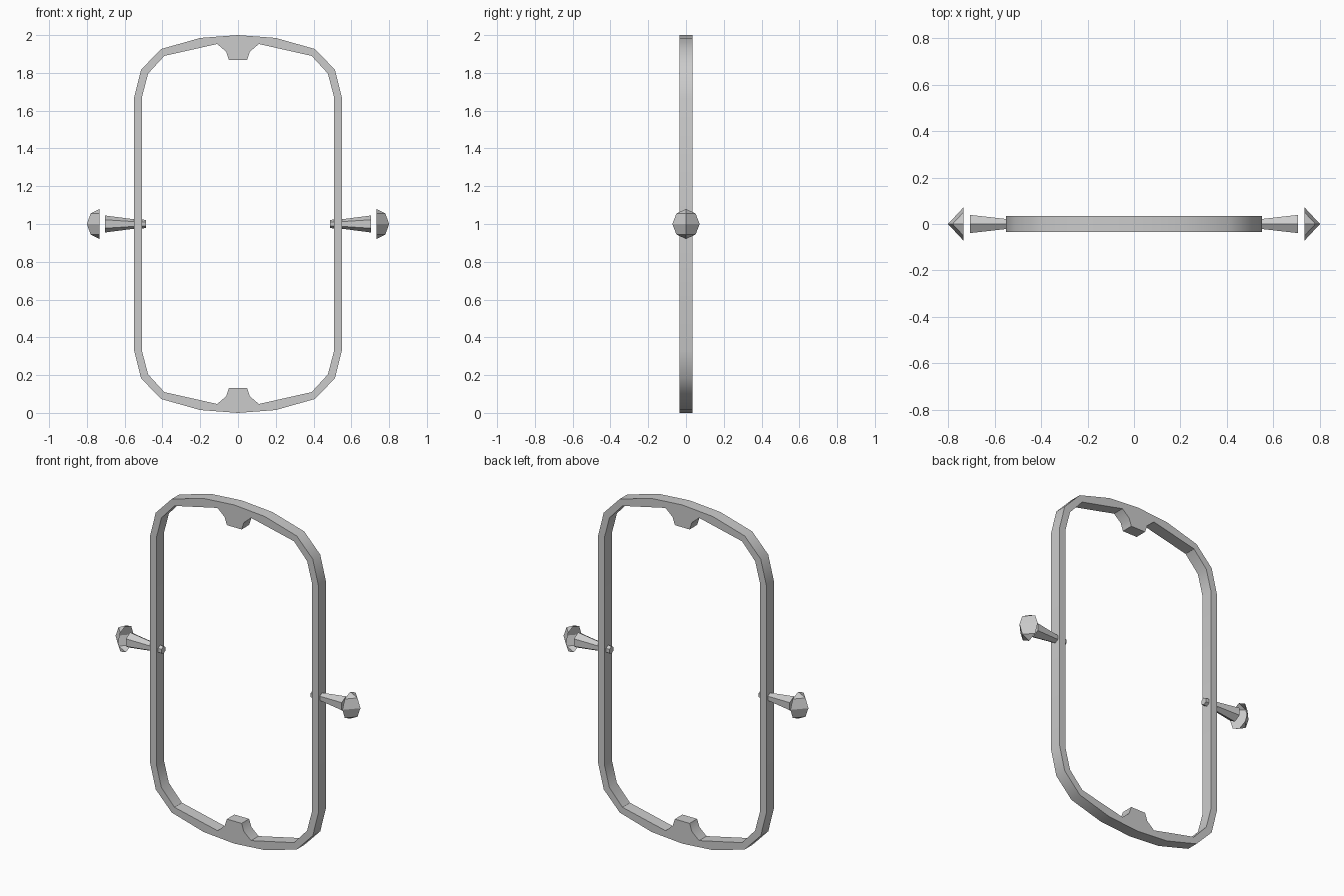
import bpy, bmesh, math
from mathutils import Matrix

old = bpy.data.objects.get("Cube")
if old:
    bpy.data.objects.remove(old, do_unlink=True)

GREY = (0.6, 0.6, 0.6, 1.0)
grey = bpy.data.materials.new("light grey")
grey.use_nodes = True
grey.diffuse_color = GREY
grey.node_tree.nodes["Principled BSDF"].inputs["Base Color"].default_value = GREY

MID = 1.0          # height of the centre
HALF_DEPTH = 0.035


def finish(name, bm, smooth_angle=None):
    mesh = bpy.data.meshes.new(name)
    bm.to_mesh(mesh)
    bm.free()
    mesh.materials.append(grey)
    obj = bpy.data.objects.new(name, mesh)
    bpy.context.collection.objects.link(obj)
    if smooth_angle:
        bpy.ops.object.select_all(action="DESELECT")
        obj.select_set(True)
        bpy.context.view_layer.objects.active = obj
        bpy.ops.object.shade_smooth_by_angle(angle=math.radians(smooth_angle))
    return obj


def full_loop(quarter):
    """Mirror a quarter outline, given from the top centre to the side."""
    right = quarter + [(x, -z) for x, z in reversed(quarter)]
    left = [(-x, z) for x, z in reversed(right) if x > 0]
    return right + left


# Frame: outer and inner outlines bridged into a closed band
outer = full_loop([(0, 1.0), (0.2, 0.985), (0.408, 0.926), (0.513, 0.817), (0.55, 0.67)])
inner = full_loop([(0, 0.868), (0.048, 0.868), (0.063, 0.912), (0.11, 0.953),
                   (0.39, 0.89), (0.476, 0.796), (0.509, 0.67)])

bm = bmesh.new()
edges = []
for loop in (outer, inner):
    verts = [bm.verts.new((x, -HALF_DEPTH, MID + z)) for x, z in loop]
    edges += [bm.edges.new((a, b)) for a, b in zip(verts, verts[1:] + verts[:1])]
fill = bmesh.ops.triangle_fill(bm, edges=edges, use_beauty=True)
front = [f for f in fill["geom"] if isinstance(f, bmesh.types.BMFace)]
back = bmesh.ops.extrude_face_region(bm, geom=front, use_keep_orig=True)["geom"]
bmesh.ops.translate(bm, vec=(0, 2 * HALF_DEPTH, 0),
                    verts=[v for v in back if isinstance(v, bmesh.types.BMVert)])
bmesh.ops.recalc_face_normals(bm, faces=bm.faces)
finish("frame", bm, 32)


def shaft(name, side):
    """Six-sided pin through the frame, flaring outwards."""
    bm = bmesh.new()
    rings = []
    for x, r in ((0.487, 0.022), (0.55, 0.025), (0.705, 0.045)):
        rings.append([bm.verts.new((side * x, r * math.sin(a), MID + r * math.cos(a)))
                      for a in (i * math.pi / 3 for i in range(6))])
    for a, b in zip(rings, rings[1:]):
        for i in range(6):
            j = (i + 1) % 6
            bm.faces.new((a[i], a[j], b[j], b[i]))
    bm.faces.new(rings[0])
    bm.faces.new(rings[-1])
    bmesh.ops.recalc_face_normals(bm, faces=bm.faces)
    finish(name, bm)


def knob(name, side):
    """Hollow half of a four-sided sphere, pointing outwards."""
    bm = bmesh.new()
    bmesh.ops.create_uvsphere(bm, u_segments=4, v_segments=4, radius=1)
    bmesh.ops.delete(bm, geom=[v for v in bm.verts if v.co.x * side < -0.01], context="VERTS")
    bmesh.ops.transform(bm, verts=bm.verts,
                        matrix=Matrix.Translation((side * 0.733, 0, MID))
                        @ Matrix.Diagonal((0.067, 0.072, 0.079, 1)))
    finish(name, bm)


for label, side in (("left", 1), ("right", -1)):
    shaft(label + "_shaft", side)
    knob(label + "_knob", side)
